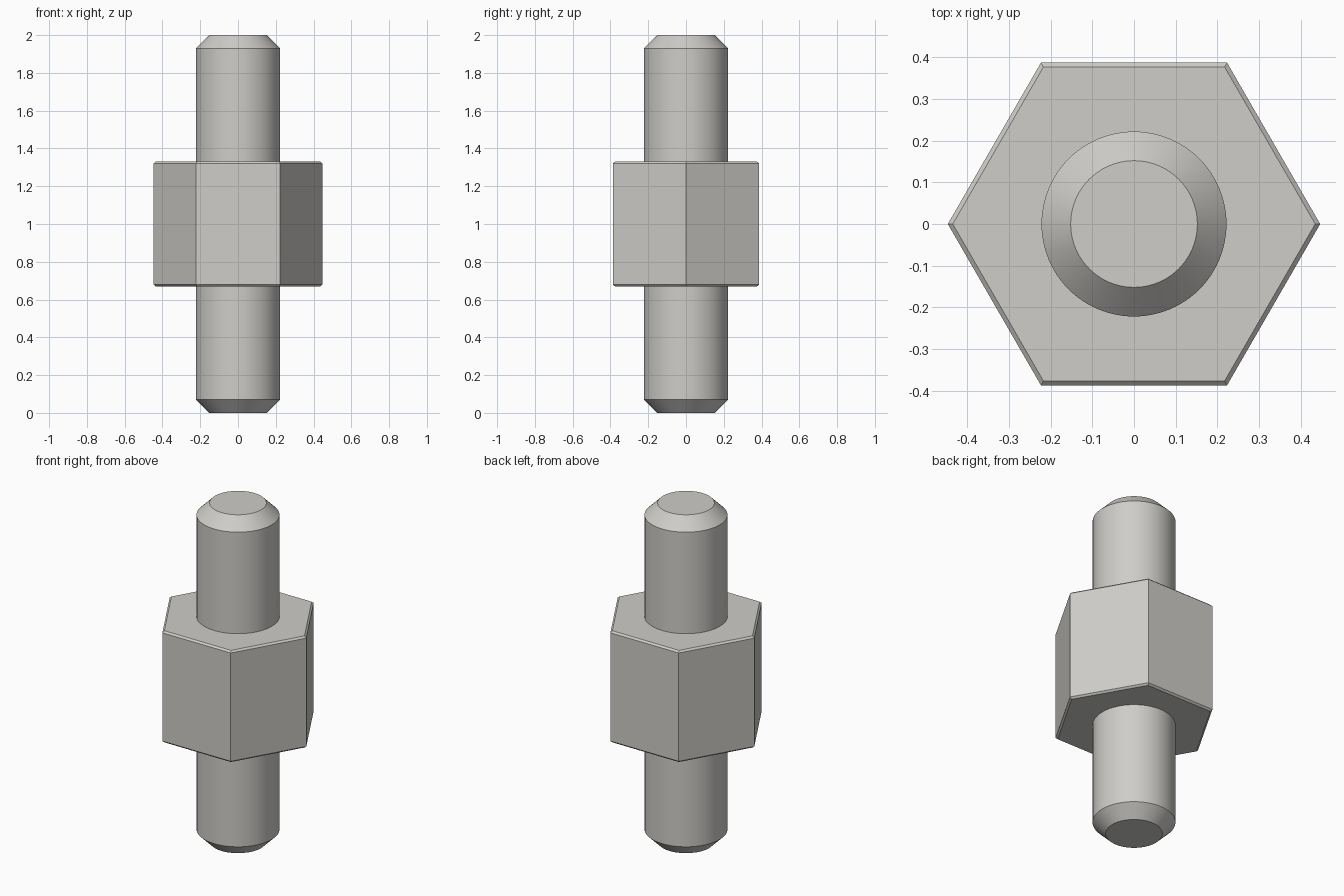
import bpy
import bmesh
from math import cos, sin, tau

cube = bpy.data.objects.get("Cube")
if cube:
    bpy.data.objects.remove(cube, do_unlink=True)

steel = bpy.data.materials.new("light warm grey steel")
steel.use_nodes = True
colour = (0.62, 0.61, 0.58, 1)
steel.diffuse_color = colour
steel.node_tree.nodes["Principled BSDF"].inputs["Base Color"].default_value = colour


def turned_part(name, profile, sides, smooth=False):
    """Stack rings of (radius, height) into a closed prism."""
    bm = bmesh.new()
    rings = [[bm.verts.new((r * cos(tau * i / sides), r * sin(tau * i / sides), z))
              for i in range(sides)] for r, z in profile]
    for low, high in zip(rings, rings[1:]):
        for i in range(sides):
            j = (i + 1) % sides
            bm.faces.new((low[i], low[j], high[j], high[i]))
    bm.faces.new(rings[0][::-1])
    bm.faces.new(rings[-1])
    mesh = bpy.data.meshes.new(name)
    bm.to_mesh(mesh)
    bm.free()
    mesh.materials.append(steel)
    obj = bpy.data.objects.new(name, mesh)
    bpy.context.collection.objects.link(obj)
    if smooth:
        bpy.ops.object.select_all(action="DESELECT")
        obj.select_set(True)
        bpy.context.view_layer.objects.active = obj
        bpy.ops.object.shade_smooth_by_angle(angle=0.5)
    return obj


# Chamfered round studs above and below, meeting the hex body's end faces
R, TIP, CHAMFER = 0.222, 0.152, 0.07
BOTTOM, TOP = 0.67, 1.33
turned_part("lower_stud", [(TIP, 0), (R, CHAMFER), (R, BOTTOM + 0.02)], 96, True)
turned_part("upper_stud", [(R, TOP - 0.02), (R, 2 - CHAMFER), (TIP, 2)], 96, True)

# Hexagonal body with slim chamfers at both ends
HEX, EDGE = 0.447, 0.01
turned_part("hex_body", [(HEX - 0.012, BOTTOM), (HEX, BOTTOM + EDGE),
                         (HEX, TOP - EDGE), (HEX - 0.012, TOP)], 6)
